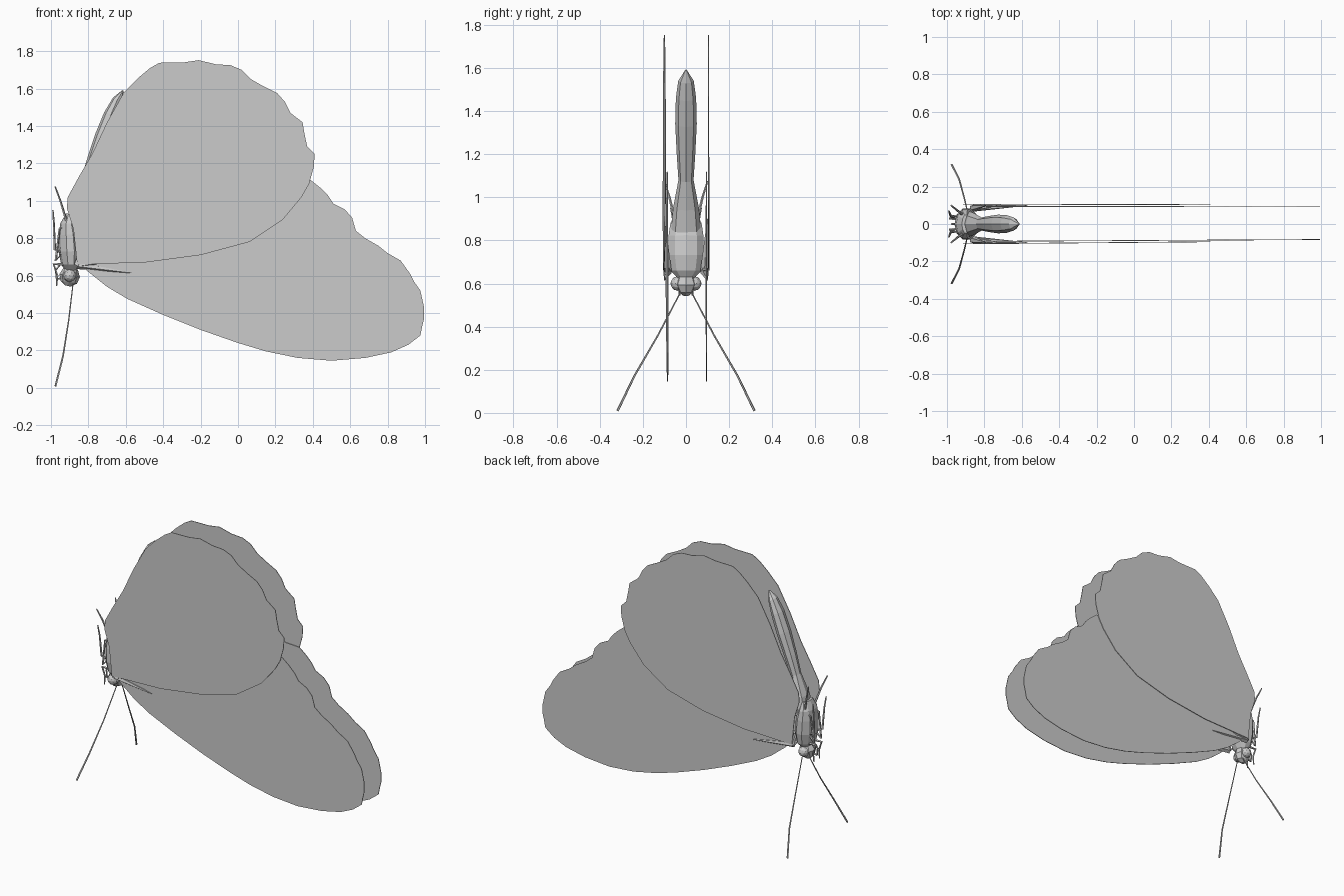
import bpy, bmesh
from math import sin, cos, tau
from mathutils import Vector

cube = bpy.data.objects.get("Cube")
if cube:
    bpy.data.objects.remove(cube)

grey = bpy.data.materials.new("soft_grey")
grey.use_nodes = True
color = (0.6, 0.6, 0.6, 1)
grey.diffuse_color = color
grey.node_tree.nodes["Principled BSDF"].inputs["Base Color"].default_value = color


def finish(name, bm):
    bmesh.ops.recalc_face_normals(bm, faces=bm.faces)
    mesh = bpy.data.meshes.new(name)
    bm.to_mesh(mesh)
    bm.free()
    mesh.materials.append(grey)
    obj = bpy.data.objects.new(name, mesh)
    bpy.context.collection.objects.link(obj)
    return obj


def loft(name, path, sides=8):
    """Skin elliptical rings; each station is (point, in-plane radius, y radius)."""
    bm = bmesh.new()
    rings = []
    pts = [Vector(p) for p, a, b in path]
    for i, (p, a, b) in enumerate(path):
        t = (pts[min(i + 1, len(pts) - 1)] - pts[max(i - 1, 0)]).normalized()
        u = Vector((0, 1, 0)).cross(t).normalized()
        v = t.cross(u)
        rings.append([bm.verts.new(pts[i] + u * a * cos(tau * k / sides) + v * b * sin(tau * k / sides))
                      for k in range(sides)])
    for r, s in zip(rings, rings[1:]):
        for k in range(sides):
            j = (k + 1) % sides
            bm.faces.new((r[k], r[j], s[j], s[k]))
    bm.faces.new(rings[0])
    bm.faces.new(rings[-1])
    return finish(name, bm)


def limb(name, points, start, end, sides=5):
    n = len(points) - 1
    radii = [start + (end - start) * i / n for i in range(n + 1)]
    return loft(name, [(p, r, r) for p, r in zip(points, radii)], sides)


def wing(name, outline, side, root_y, tip_y, thick=0.004):
    """Thin blade whose distance from the body drifts from root to tip."""
    bm = bmesh.new()
    layers = []
    for off in (-thick / 2, thick / 2):
        layers.append([bm.verts.new((x, side * (root_y + (tip_y - root_y) * (x + 0.9) / 1.9 + off), z))
                       for x, z in outline])
    inner, outer = layers
    bm.faces.new(inner)
    bm.faces.new(outer)
    n = len(outline)
    for k in range(n):
        j = (k + 1) % n
        bm.faces.new((inner[k], inner[j], outer[j], outer[k]))
    return finish(name, bm)


# Wing outlines in side profile (x, z)
fore = [(-.86, .68), (-.8, .62), (-.7, .54), (-.59, .475), (-.4, .39), (-.2, .31), (0, .24),
        (.15, .195), (.32, .16), (.5, .145), (.68, .16), (.82, .19), (.91, .23), (.975, .28),
        (.985, .33), (.995, .37), (.995, .43), (.975, .52), (.94, .57), (.92, .61), (.87, .68),
        (.8, .72), (.75, .76), (.68, .8), (.63, .84), (.61, .91), (.57, .955), (.51, .985),
        (.48, 1.03), (.44, 1.07), (.39, 1.11), (.2, 1.12), (-.2, 1.02), (-.6, .85)]
hind = [(-.86, .66), (-.88, .85), (-.915, .96), (-.91, 1.02), (-.85, 1.13), (-.78, 1.25),
        (-.7, 1.42), (-.61, 1.58), (-.53, 1.66), (-.47, 1.71), (-.42, 1.738), (-.29, 1.74),
        (-.21, 1.752), (-.12, 1.73), (-.04, 1.725), (.02, 1.7), (.07, 1.65), (.14, 1.61),
        (.21, 1.575), (.25, 1.53), (.28, 1.47), (.345, 1.42), (.355, 1.36), (.37, 1.29),
        (.41, 1.25), (.405, 1.18), (.38, 1.09), (.34, 1.02), (.24, .9), (.06, .78),
        (-.2, .71), (-.5, .67)]

for side, label in ((1, "left"), (-1, "right")):
    tip = 0.095 if side > 0 else 0.083
    wing(label + "_forewing", fore, side, 0.093, tip)
    wing(label + "_hindwing", hind, side, 0.106, tip + 0.007)

    # Raised veins at the wing root
    for i, end in enumerate([(-.57, .615), (-.73, .67), (-.79, .9)]):
        limb(f"{label}_root_vein_{i}", [(-.86, side * .085, .655), (end[0], side * .1, end[1])], .02, .002)

    # Antenna, thickening to a club at the end
    limb(label + "_antenna", [(-.88, side * .02, .57), (-.905, side * .13, .36),
                              (-.935, side * .24, .17), (-.975, side * .317, .01)], .003, .006)

    # Faceted eye
    bm = bmesh.new()
    bmesh.ops.create_icosphere(bm, subdivisions=2, radius=.034)
    for v in bm.verts:
        v.co = v.co + Vector((-.9, side * .038, .6))
    finish(label + "_eye", bm)

    # Folded legs
    legs = [[(-.92, .74), (-.975, .68), (-.955, .85), (-.905, .87)],
            [(-.93, .72), (-.98, .74), (-.985, .88), (-.99, .95)],
            [(-.9, .82), (-.92, .9), (-.95, 1.0), (-.978, 1.075)],
            [(-.92, .66), (-.985, .66), (-.965, .6), (-.97, .545)]]
    spread = [.05, .07, .1, .03]
    for i, (leg, y) in enumerate(zip(legs, spread)):
        limb(f"{label}_leg_{i}", [(x, side * (.03 + (y - .03) * k / 3), z)
                                  for k, (x, z) in enumerate(leg)], .009, .004)

# Body, from head to tail
loft("head", [((-.91, 0, .545), .015, .015), ((-.905, 0, .565), .045, .035),
              ((-.9, 0, .6), .055, .055), ((-.895, 0, .635), .04, .04)])
loft("thorax", [((-.893, 0, .625), .03, .04), ((-.893, 0, .66), .052, .075),
                ((-.895, 0, .73), .065, .088), ((-.9, 0, .82), .06, .085),
                ((-.905, 0, .88), .045, .076), ((-.9, 0, .93), .02, .05)], 10)
loft("abdomen", [((-.885, 0, .84), .04, .07), ((-.86, 0, .95), .04, .06),
                 ((-.815, 0, 1.08), .032, .035), ((-.775, 0, 1.2), .038, .043),
                 ((-.725, 0, 1.34), .042, .05), ((-.68, 0, 1.46), .038, .047),
                 ((-.645, 0, 1.54), .026, .036), ((-.615, 0, 1.59), .004, .004)])

# Coiled mouthpart under the head
limb("mouthpart", [(-.93, 0, .59), (-.97, 0, .58), (-.975, 0, .63), (-.95, 0, .66)], .008, .004)
